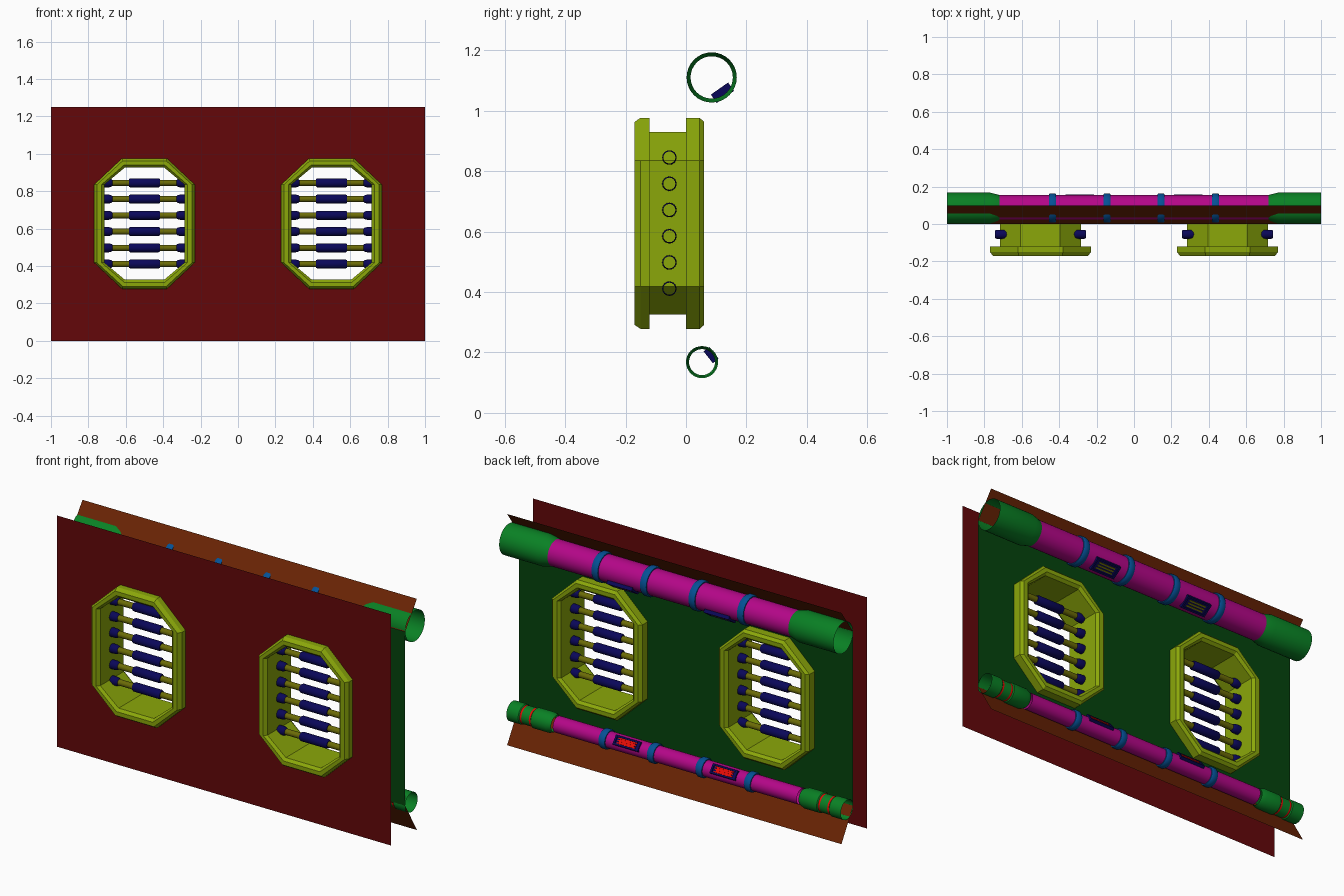
import bpy, bmesh, math
from mathutils import Matrix

cube = bpy.data.objects.get("Cube")
if cube:
    bpy.data.objects.remove(cube, do_unlink=True)


def material(name, *srgb):
    rgba = [c ** 2.2 for c in srgb] + [1]
    m = bpy.data.materials.new(name)
    m.use_nodes = True
    m.diffuse_color = rgba
    m.node_tree.nodes["Principled BSDF"].inputs["Base Color"].default_value = rgba
    return m


DARK_RED = material("dark red", .39, .06, .07)
DARK_GREEN = material("dark green", .05, .27, .08)
BROWN = material("brown", .42, .16, .05)
GREEN = material("green", .07, .50, .16)
MAGENTA = material("magenta", .70, .06, .53)
BLUE = material("blue", .05, .32, .58)
LIME = material("lime", .54, .65, .07)
OLIVE = material("olive", .42, .42, .06)
NAVY = material("navy", .07, .06, .35)
RED = material("red", .95, .08, .06)


def finish(name, bm, mat, smooth=False):
    mesh = bpy.data.meshes.new(name)
    bm.to_mesh(mesh)
    bm.free()
    mesh.materials.append(mat)
    ob = bpy.data.objects.new(name, mesh)
    bpy.context.collection.objects.link(ob)
    if smooth:
        bpy.ops.object.select_all(action='DESELECT')
        ob.select_set(True)
        bpy.context.view_layer.objects.active = ob
        bpy.ops.object.shade_smooth_by_angle(angle=math.radians(30))
    return ob


def lathe(name, profile, centre, mat, sides=32):
    """Open shell turned around an axis along x; profile holds (x, radius)."""
    if profile[0][0] > profile[-1][0]:
        profile = profile[::-1]
    cy, cz = centre
    bm = bmesh.new()
    rings = []
    for x, r in profile:
        angles = [2 * math.pi * k / sides for k in range(sides)]
        rings.append([bm.verts.new((x, cy + r * math.cos(a), cz + r * math.sin(a)))
                      for a in angles])
    for a, b in zip(rings, rings[1:]):
        for k in range(sides):
            n = (k + 1) % sides
            bm.faces.new((a[k], a[n], b[n], b[k]))
    return finish(name, bm, mat, True)


def octagon(d):
    """Tall octagon of the window opening, grown outward by d."""
    w, h, tx, tz = .215 + d, .30 + .9 * d, .105 + .27 * d, .208
    quarter = [(w, tz), (tx, h)]
    right_left = quarter + [(-x, z) for x, z in quarter[::-1]]
    return right_left + [(-x, -z) for x, z in right_left]


WINDOW_Z = .627
WINDOWS = ((-.5, "right"), (.5, "left"))


# Walls: flat sheets with two octagonal openings
def wall(name, y, z0, z1, facing, mat):
    bm = bmesh.new()
    loops = [[(-1, z0), (1, z0), (1, z1), (-1, z1)]]
    for cx, _ in WINDOWS:
        loops.append([(cx + x, WINDOW_Z + z) for x, z in octagon(.02)])
    for loop in loops:
        vs = [bm.verts.new((x, y, z)) for x, z in loop]
        for a, b in zip(vs, vs[1:] + vs[:1]):
            bm.edges.new((a, b))
    bmesh.ops.triangle_fill(bm, edges=bm.edges[:], use_beauty=True)
    bm.normal_update()
    for f in bm.faces:
        if f.normal.y * facing < 0:
            f.normal_flip()
    finish(name, bm, mat)


wall("front_wall", -.12, 0, 1.25, -1, DARK_RED)
wall("back_wall", 0, .17, 1.11, 1, DARK_GREEN)


# Slanted strips along the top and bottom of the back wall
def strip(name, inner, outer):
    bm = bmesh.new()
    ends = [(-1, *inner), (1, *inner), (1, *outer), (-1, *outer)]
    bm.faces.new([bm.verts.new(p) for p in ends])
    finish(name, bm, BROWN)


strip("top_strip", (0, 1.11), (.1, 1.25))
strip("bottom_strip", (.1, 0), (0, .17))


# Window frames: a flanged section swept around the octagon
SECTION = [(0, -.155), (.015, -.17), (.04, -.17), (.055, -.15), (.055, -.12), (.002, -.12),
           (.002, 0), (.055, 0), (.055, .045), (.04, .06), (.015, .06), (0, .045)]


def frame(name, cx):
    bm = bmesh.new()
    rings = [[bm.verts.new((cx + x, y, WINDOW_Z + z)) for x, z in octagon(d)]
             for d, y in SECTION]
    for a, b in zip(rings, rings[1:] + rings[:1]):
        for k in range(8):
            n = (k + 1) % 8
            bm.faces.new((a[k], a[n], b[n], b[k]))
    bmesh.ops.recalc_face_normals(bm, faces=bm.faces[:])
    finish(name, bm, LIME)


# Window bars: rod, padded grip and a hollow collar at each end
for cx, side in WINDOWS:
    frame(f"{side}_window_frame", cx)
    for i in range(6):
        c = (-.055, .411 + .0868 * i)
        tag = f"{side}_bar_{i + 1}"
        lathe(tag + "_rod", [(cx - .213, .016), (cx + .213, .016)], c, OLIVE, 16)
        lathe(tag + "_grip", [(cx - .083, .016), (cx - .083, .02), (cx - .076, .024),
                              (cx + .076, .024), (cx + .083, .02), (cx + .083, .016)],
              c, NAVY, 16)
        for s in (-1, 1):
            lathe(tag + "_collar", [(cx + s * .172, .016), (cx + s * .176, .02),
                                    (cx + s * .19, .024), (cx + s * .236, .024),
                                    (cx + s * .243, .02)], c, NAVY, 16)


# Tubes: magenta middle, green ends, blue clamps
def tube(name, c, r):
    lathe(name + "_middle", [(-.73, r), (.73, r)], c, MAGENTA)
    for x in (-.435, -.145, .145, .435):
        lathe(name + "_clamp", [(x - .019, r), (x - .019, r + .005), (x - .012, r + .009),
                                (x + .012, r + .009), (x + .019, r + .005), (x + .019, r)],
              c, BLUE)


TOP, LOW = (.085, 1.11), (.053, .168)
tube("top_tube", TOP, .07)
tube("bottom_tube", LOW, .043)
for s in (-1, 1):
    lathe("top_tube_end", [(s * .72, .07), (s * .77, .083), (s, .083)], TOP, GREEN)
    lathe("bottom_tube_sleeve", [(s * .74, .043), (s * .765, .053), (s * .855, .053),
                                 (s * .86, .048)], LOW, GREEN)
    lathe("bottom_tube_neck", [(s * .87, .048), (s * .915, .048)], LOW, GREEN)
    lathe("bottom_tube_end", [(s * .925, .048), (s * .93, .053), (s, .053)], LOW, GREEN)
    for x in (.86, .915):
        lathe("bottom_tube_seal", [(s * x, .048), (s * (x + .01), .048)], LOW, RED)


# Panels set into the tubes
def block(name, x, c, angle, r0, r1, length, width, mat, across=0):
    """Box from radius r0 to r1 on the tube, shifted sideways by across."""
    bm = bmesh.new()
    bmesh.ops.create_cube(bm, size=1)
    place = (Matrix.Translation((x, *c)) @ Matrix.Rotation(angle, 4, 'X')
             @ Matrix.Translation((0, (r0 + r1) / 2, across))
             @ Matrix.Diagonal((length, r1 - r0, width, 1)))
    bmesh.ops.transform(bm, matrix=place, verts=bm.verts)
    finish(name, bm, mat)


def panel(name, x, c, angle, r0, r1, width):
    block(name + "_base", x, c, angle, r0, r1 - .006, .15, width, NAVY)
    for s in (-1, 1):
        block(name + "_rim", x, c, angle, r0, r1, .15, .008, NAVY, s * (width / 2 - .004))
        block(name + "_rim_end", x + s * .07, c, angle, r0, r1, .01, width, NAVY)


for s in (-1, 1):
    a = math.radians(-55)
    panel("vent", s * .29, TOP, a, .045, .079, .07)
    for k in (-1, 0, 1):
        block("vent_slat", s * .29, TOP, a, .07, .077, .1, .008, OLIVE, k * .015)
    a = math.radians(38)
    panel("lamp", s * .29, LOW, a, .026, .05, .05)
    block("lamp_glass", s * .29, LOW, a, .04, .047, .09, .032, RED)
    for k in (-1, 0, 1):
        block("lamp_bar", s * .29, LOW, a, .042, .049, .11, .006, RED, k * .012)
